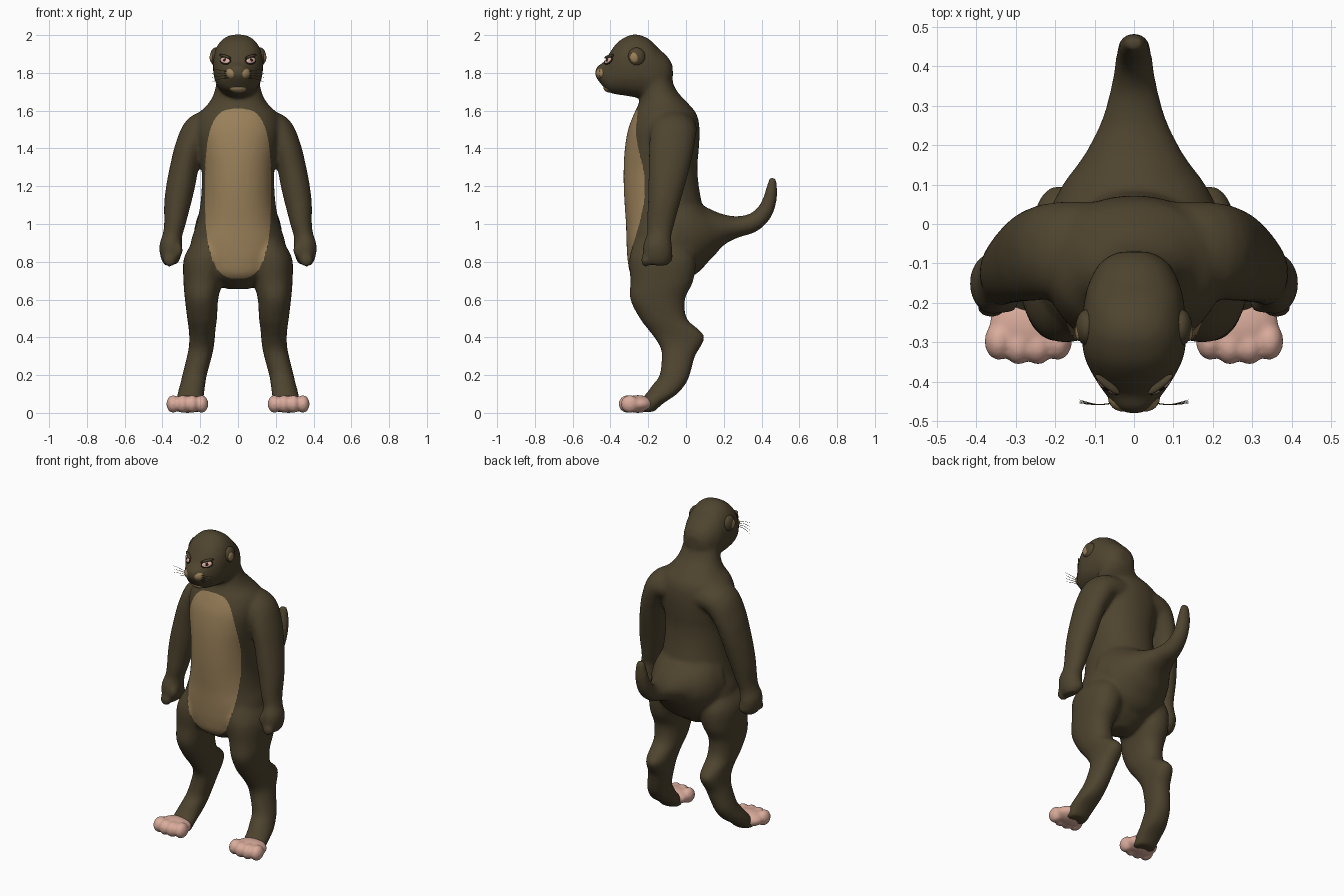
import bpy, bmesh, math
from mathutils import Vector, Matrix, Euler
from mathutils.bvhtree import BVHTree

if "Cube" in bpy.data.objects:
    bpy.data.objects.remove(bpy.data.objects["Cube"])


def material(name, rgb):
    m = bpy.data.materials.new(name)
    m.diffuse_color = (*rgb, 1)
    m.use_nodes = True
    m.node_tree.nodes["Principled BSDF"].inputs["Base Color"].default_value = m.diffuse_color
    return m


FUR = material("dark brown fur", (0.076, 0.057, 0.028))
TAN = material("tan fur", (0.32, 0.215, 0.10))
PINK = material("pink skin", (0.70, 0.41, 0.33))
BLACK = material("black", (0.012, 0.01, 0.008))
NOSE = material("nose brown", (0.24, 0.15, 0.085))


def spline(p, steps):
    """Catmull-Rom through rows of numbers."""
    out = []
    for i in range(len(p) - 1):
        a, b, c, d = p[max(i - 1, 0)], p[i], p[i + 1], p[min(i + 2, len(p) - 1)]
        for s in range(steps):
            t = s / steps
            out.append([0.5 * (2 * q + (r - o) * t + (2 * o - 5 * q + 4 * r - w) * t * t
                               + (3 * q - o - 3 * r + w) * t ** 3)
                        for o, q, r, w in zip(a, b, c, d)])
    return out + [list(p[-1])]


def add_tube(bm, rows, axis=None, ref=(1, 0, 0), power=2.0, seg=32, steps=5):
    """Rows are x, y, z, half width, half depth; axis fixes the ring direction."""
    rows = spline(rows, steps)
    pts = [Vector(r[:3]) for r in rows]
    rings = []
    for i, r in enumerate(rows):
        t = Vector(axis) if axis else pts[min(i + 1, len(pts) - 1)] - pts[max(i - 1, 0)]
        t.normalize()
        u = Vector(ref)
        u = (u - t * u.dot(t)).normalized()
        v = t.cross(u)
        ring = []
        for k in range(seg):
            a = 2 * math.pi * k / seg
            c, s = math.cos(a), math.sin(a)
            c = math.copysign(abs(c) ** (2 / power), c)
            s = math.copysign(abs(s) ** (2 / power), s)
            ring.append(bm.verts.new(pts[i] + u * c * r[3] + v * s * r[4]))
        rings.append(ring)
    for a, b in zip(rings, rings[1:]):
        for k in range(seg):
            n = (k + 1) % seg
            bm.faces.new((a[k], a[n], b[n], b[k]))
    bm.faces.new(rings[0][::-1])
    bm.faces.new(rings[-1])


def add_ball(bm, loc, scale, rot=None):
    bmesh.ops.create_uvsphere(bm, u_segments=24, v_segments=16, radius=1,
                              matrix=Matrix.LocRotScale(Vector(loc), rot, Vector(scale)))


def finish(name, bm, mats, voxel=0, smooth=0):
    bmesh.ops.recalc_face_normals(bm, faces=bm.faces)
    me = bpy.data.meshes.new(name)
    bm.to_mesh(me)
    bm.free()
    ob = bpy.data.objects.new(name, me)
    bpy.context.collection.objects.link(ob)
    if voxel:
        # fuse the overlapping pieces into one skin
        m = ob.modifiers.new("fuse", 'REMESH')
        m.mode = 'VOXEL'
        m.voxel_size = voxel
        m = ob.modifiers.new("soften", 'SMOOTH')
        m.factor = 0.5
        m.iterations = smooth
        dg = bpy.context.evaluated_depsgraph_get()
        me = bpy.data.meshes.new_from_object(ob.evaluated_get(dg))
        ob.modifiers.clear()
        ob.data = me
    me.materials.clear()
    for m in mats:
        me.materials.append(m)
    me.shade_smooth()
    return ob


def ball(name, loc, scale, mat, rot=None):
    bm = bmesh.new()
    add_ball(bm, loc, scale, rot)
    return finish(name, bm, [mat])


# torso and neck: z, front y, back y, half width
bm = bmesh.new()
torso = [(.655, -.19, -.07, .06), (.72, -.285, .02, .17), (.8, -.308, .07, .235),
         (.9, -.315, .09, .25), (1.0, -.318, .095, .22), (1.1, -.325, .085, .20),
         (1.2, -.33, .068, .192), (1.3, -.33, .06, .194), (1.4, -.324, .068, .21),
         (1.5, -.307, .072, .225), (1.58, -.277, .057, .21), (1.64, -.25, .01, .155),
         (1.7, -.24, -.045, .125), (1.78, -.24, -.085, .11)]
add_tube(bm, [(0, (f + b) / 2, z, w, (b - f) / 2) for z, f, b, w in torso],
         axis=(0, 0, 1), power=2.12, seg=48)

# head and snout
add_tube(bm, [(0, -.07, 1.80, .04, .04), (0, -.097, 1.795, .085, .09), (0, -.15, 1.80, .115, .134),
              (0, -.20, 1.825, .127, .157), (0, -.27, 1.838, .133, .167), (0, -.33, 1.833, .128, .152),
              (0, -.37, 1.82, .112, .134), (0, -.41, 1.797, .088, .1), (0, -.435, 1.79, .07, .068),
              (0, -.465, 1.80, .048, .04), (0, -.48, 1.80, .022, .018)],
         axis=(0, -1, 0), power=2.3, seg=40)

# tail flowing out of the rump
add_tube(bm, [(0, -.06, .945, .235, .25), (0, .03, .95, .215, .22), (0, .1, .958, .18, .155),
              (0, .15, .967, .143, .113), (0, .2, .975, .112, .08), (0, .27, .985, .08, .057),
              (0, .35, 1.005, .058, .051), (0, .41, 1.055, .048, .045), (0, .441, 1.12, .043, .038),
              (0, .453, 1.18, .037, .031), (0, .459, 1.245, .025, .018)],
         seg=40)

arm = [(.10, -.062, 1.52, .09, .12), (.2, -.066, 1.495, .09, .122), (.255, -.078, 1.4, .08, .118),
       (.284, -.09, 1.3, .076, .108), (.304, -.105, 1.2, .076, .096), (.322, -.12, 1.1, .07, .083),
       (.335, -.135, 1.0, .057, .072), (.347, -.142, .94, .052, .065), (.356, -.15, .88, .061, .078),
       (.356, -.152, .82, .052, .075), (.35, -.155, .785, .035, .055)]
leg = [(.14, -.14, .92, .09, .13), (.168, -.125, .82, .118, .175), (.185, -.128, .7, .104, .167),
       (.193, -.15, .6, .088, .145), (.19, -.12, .5, .079, .125), (.19, -.065, .44, .071, .135),
       (.19, -.035, .4, .068, .134), (.194, -.03, .35, .066, .108), (.204, -.04, .3, .066, .088),
       (.23, -.06, .2, .065, .08), (.24, -.09, .15, .067, .086), (.25, -.13, .1, .071, .083),
       (.255, -.19, .05, .072, .07), (.257, -.22, .005, .065, .05)]
for s in (-1, 1):
    add_tube(bm, [(s * r[0], *r[1:]) for r in arm])
    add_tube(bm, [(s * r[0], *r[1:]) for r in leg], axis=(0, 0, -1), power=2.2)
    # curled fingers and thumb
    for i in range(4):
        add_ball(bm, (s * (.362 - .006 * i), -.214 + .04 * i, .808 + .006 * i), (.036, .025, .036))
    add_ball(bm, (s * .318, -.195, .86), (.026, .032, .042))
body = finish("body", bm, [FUR, TAN], voxel=.0092, smooth=18)


# tan belly patch: rounded outline on the front of the body, rounder at the bottom
def belly(p):
    n = 3.1 if p.z > 1.16 else 2.7
    return ((abs(p.x) / .175) ** n + (abs(p.z - 1.16) / .45) ** n) ** (1 / n)


normals = [v.normal.copy() for v in body.data.vertices]
for v, n in zip(body.data.vertices, normals):
    f = belly(v.co)
    if v.co.y < -.12 and .8 < f < 1.2 and n.y < 0:
        d = Vector((v.co.x, 0, v.co.z - 1.16)) * (1 / f - 1)
        if d.length < .006:
            v.co += d - n * d.dot(n)
for p in body.data.polygons:
    if p.center.y < -.15 and p.normal.y < .1 and belly(p.center) < 1:
        p.material_index = 1

# feet with four toes
for s, side in ((-1, "right"), (1, "left")):
    bm = bmesh.new()
    add_ball(bm, (s * .267, -.255, .047), (.1, .085, .047))
    for i in range(4):
        add_ball(bm, (s * (.193 + .05 * i), -.297 - (.012 if i in (1, 2) else 0), .047),
                 (.036, .048, .047))
    finish(side + "_foot", bm, [PINK], voxel=.008, smooth=6)

# face
tree = BVHTree.FromPolygons([v.co for v in body.data.vertices],
                            [p.vertices[:] for p in body.data.polygons])
for s, side in ((-1, "right"), (1, "left")):
    hit, n, _, _ = tree.ray_cast(Vector((s * .067, -1, 1.865)), Vector((0, 1, 0)))
    if n.y > 0:
        n = -n
    rot = n.to_track_quat('-Y', 'Z')
    tilt = rot @ Euler((0, -s * .25, 0)).to_quaternion()
    ball(side + "_eye_rim", hit, (.036, .007, .022), BLACK, tilt)
    ball(side + "_eye", hit, (.032, .010, .018), PINK, tilt)
    ball(side + "_pupil", hit + n * .007, (.010, .005, .010), BLACK, rot)
    ball(side + "_brow", hit + Vector((0, .004, .022)), (.040, .011, .008), FUR, tilt)
    ball(side + "_ear", (s * .119, -.262, 1.885), (.029, .046, .049), FUR)
    ball(side + "_inner_ear", (s * .139, -.272, 1.882), (.011, .025, .028), TAN)
    ball(side + "_muzzle", (s * .026, -.441, 1.797), (.040, .035, .034), TAN)
    # whiskers
    bm = bmesh.new()
    for i in range(4):
        z = 1.775 + .009 * i
        add_tube(bm, [(s * .04, -.452, z, .0013, .0013),
                      (s * .09, -.458, z + .006 * (i - 1), .0012, .0012),
                      (s * .138, -.446 - .003 * i, z + .013 * (i - 1.8), .0007, .0007)],
                 ref=(0, 0, 1), seg=6, steps=4)
    finish(side + "_whiskers", bm, [FUR])
ball("nose", (0, -.457, 1.816), (.025, .018, .017), NOSE)
ball("chin", (0, -.405, 1.724), (.05, .032, .028), TAN)
